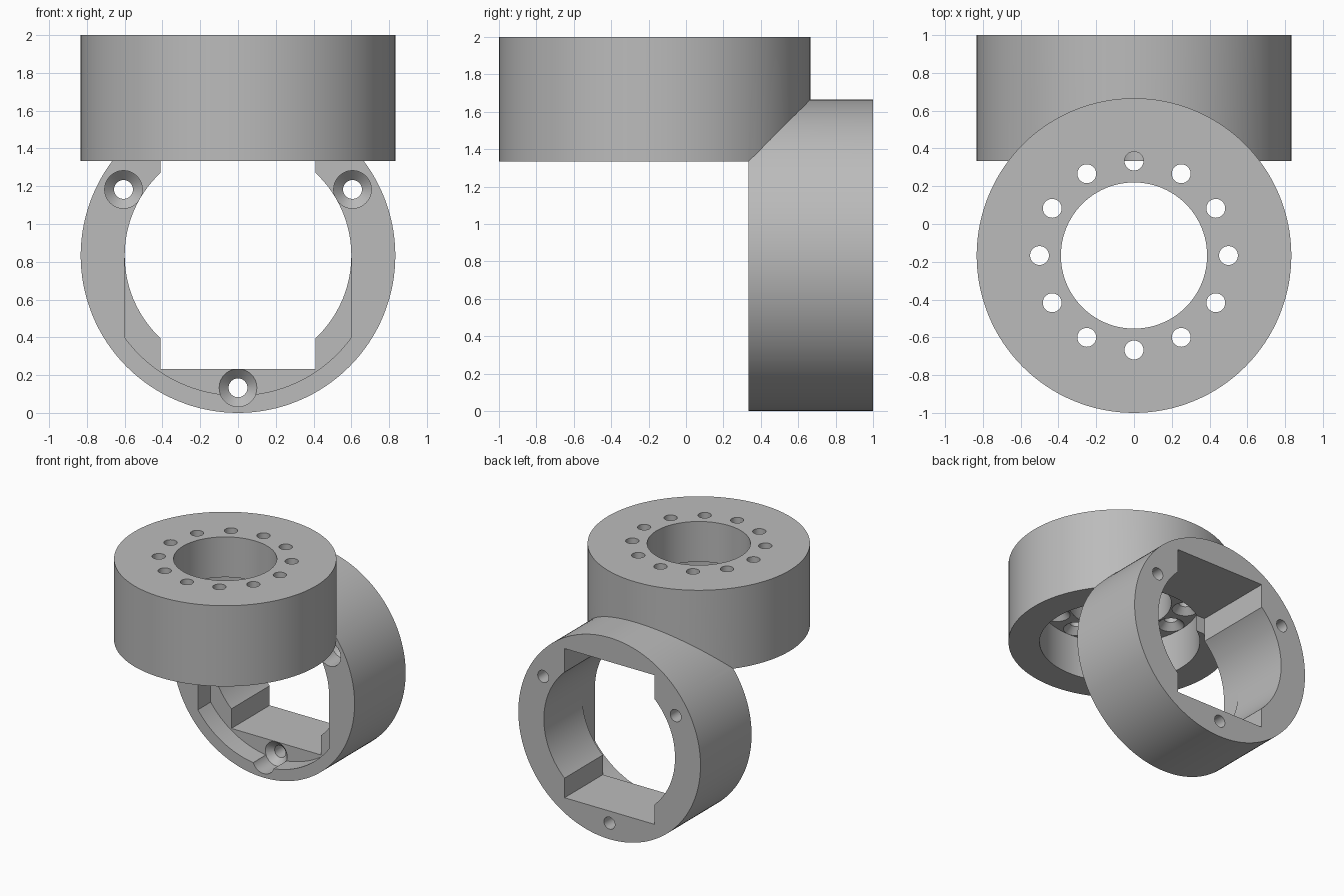
import bpy
import bmesh
from math import sin, cos, pi, radians, acos
from mathutils import Matrix, Vector

if "Cube" in bpy.data.objects:
    bpy.data.objects.remove(bpy.data.objects["Cube"], do_unlink=True)

R = 0.833                                  # outer radius of both rings
PLATE_Y, RING_Z = -0.167, 0.833            # axis positions
UP = Matrix.Translation((0, PLATE_Y, 0))   # local z -> world z
# local (x, y, z) -> world (x, z, y): profiles drawn in the front plane
BACK = Matrix(((1, 0, 0, 0), (0, 0, 1, 0), (0, 1, 0, RING_Z), (0, 0, 0, 1)))

grey = bpy.data.materials.new("plain grey")
grey.use_nodes = True
grey.diffuse_color = (0.5, 0.5, 0.5, 1)
grey.node_tree.nodes["Principled BSDF"].inputs["Base Color"].default_value = (0.5, 0.5, 0.5, 1)


def circle(r, n, cx=0, cy=0):
    return [(cx + r * cos(2 * pi * i / n), cy + r * sin(2 * pi * i / n)) for i in range(n)]


def loft(name, sections, frame):
    """Solid through equal-length outlines, each given as (height, outline)."""
    bm = bmesh.new()
    rings = [[bm.verts.new(frame @ Vector((x, y, h))) for x, y in pts] for h, pts in sections]
    for a, b in zip(rings, rings[1:]):
        for i in range(len(a)):
            j = (i + 1) % len(a)
            bm.faces.new((a[i], a[j], b[j], b[i]))
    bm.faces.new(rings[0])
    bm.faces.new(rings[-1])
    bmesh.ops.recalc_face_normals(bm, faces=bm.faces)
    mesh = bpy.data.meshes.new(name)
    bm.to_mesh(mesh)
    bm.free()
    obj = bpy.data.objects.new(name, mesh)
    bpy.context.collection.objects.link(obj)
    mesh.materials.append(grey)
    return obj


def prism(name, outline, low, high, frame):
    return loft(name, [(low, outline), (high, outline)], frame)


def screw_hole(name, x, y, start, seat, end, frame):
    """Wide bore, conical seat, then a narrow through hole."""
    wide, thin = circle(0.1, 32, x, y), circle(0.05, 32, x, y)
    return loft(name, [(start, wide), (seat, wide), (seat + 0.05, thin), (end, thin)], frame)


def combine(target, tool, operation):
    mod = target.modifiers.new(operation.lower(), 'BOOLEAN')
    mod.object, mod.operation, mod.solver = tool, operation, 'EXACT'
    bpy.context.view_layer.objects.active = target
    bpy.ops.object.modifier_apply(modifier=mod.name)
    bpy.data.objects.remove(tool, do_unlink=True)


# Two equal rings meeting at a mitred corner
bracket = prism("bracket", circle(R, 128), 1.333, 2, UP)
combine(bracket, prism("upright_ring", circle(R, 128), 0.333, 1, BACK), 'UNION')

# Recess in the lower front half of the upright ring
edge = acos(0.6 / 0.74)
arc = [(0.74 * cos(a), 0.74 * sin(a)) for a in
       (-edge - (pi - 2 * edge) * i / 40 for i in range(41))]
recess = [(0.6, 0)] + arc + [(-0.6, 0)]
window = [(-0.41, -0.6), (0.41, -0.6), (0.41, 0.633), (-0.41, 0.633)]

cutters = [
    prism("plate_cavity", circle(0.6, 96), 1.2, 1.667, UP),
    prism("plate_bore", circle(0.387, 96), 1.5, 2.1, UP),
    prism("ring_bore", circle(0.6, 96), 0.333, 1.1, BACK),
    prism("ring_window", window, 0.333, 1.1, BACK),
    prism("ring_recess", recess, 0.2, 0.5, BACK),
]
# Twelve screw holes in the plate, three in the upright ring
for i in range(12):
    a = radians(30 * i)
    cutters.append(screw_hole("plate_hole", 0.5 * cos(a), 0.5 * sin(a), 1.6, 1.667, 2.1, UP))
for i in range(3):
    a = radians(120 * i - 90)
    cutters.append(screw_hole("ring_hole", 0.7 * cos(a), 0.7 * sin(a), 0.2, 0.5, 1.1, BACK))
for cutter in cutters:
    combine(bracket, cutter, 'DIFFERENCE')

# Smooth curved walls, crisp edges
bpy.ops.object.select_all(action='DESELECT')
bracket.select_set(True)
bpy.context.view_layer.objects.active = bracket
bpy.ops.object.shade_smooth_by_angle(angle=radians(25))
